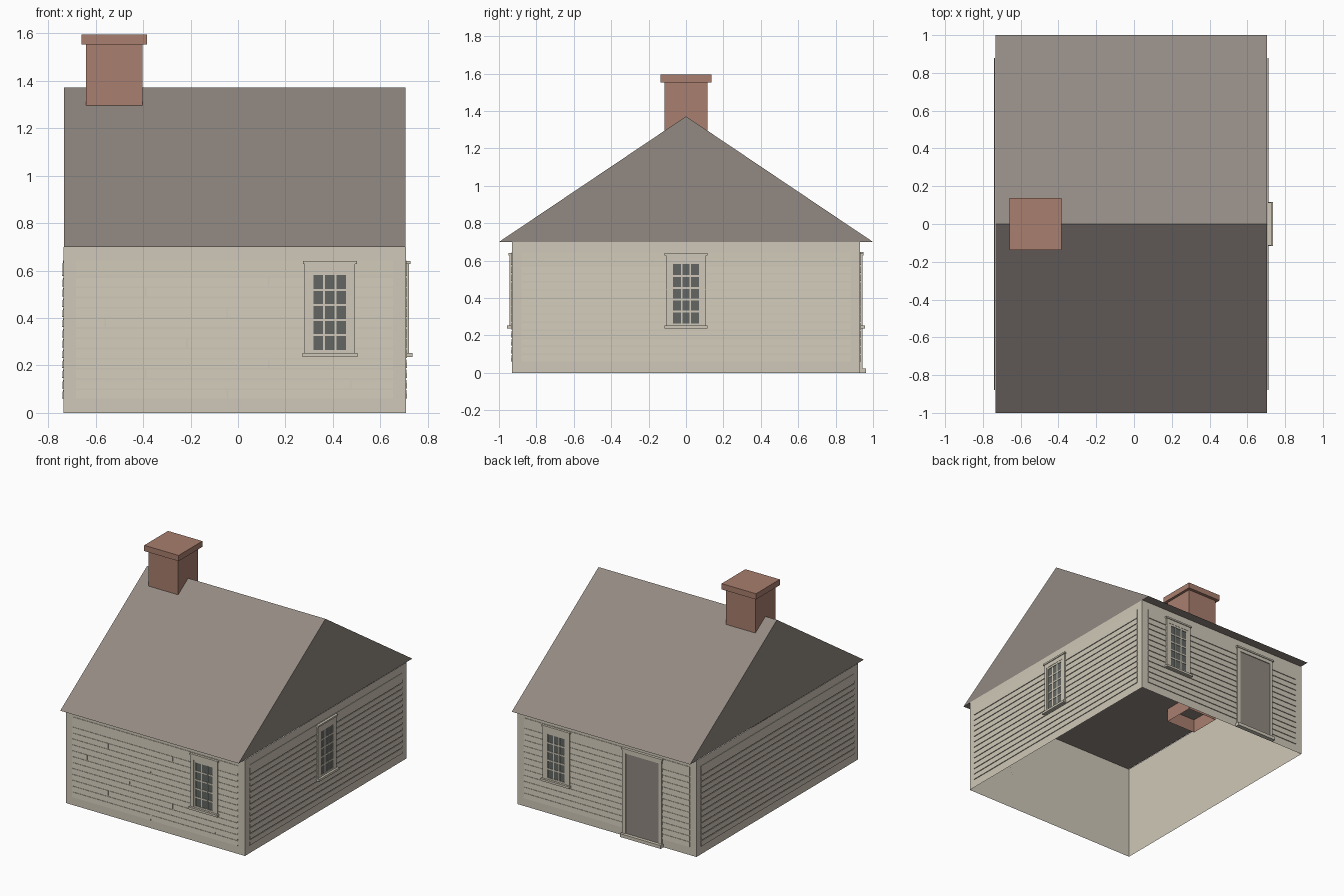
import bpy, bmesh
from mathutils import Vector

cube = bpy.data.objects.get("Cube")
if cube:
    bpy.data.objects.remove(cube, do_unlink=True)


def material(name, rgb):
    lin = [((c / 255 + 0.055) / 1.055) ** 2.4 for c in rgb] + [1.0]
    m = bpy.data.materials.new(name)
    m.use_nodes = True
    m.diffuse_color = lin
    m.node_tree.nodes["Principled BSDF"].inputs["Base Color"].default_value = lin
    return m


CREAM = material("cream paint", (207, 200, 184))
SLATE = material("grey brown shingle", (146, 137, 130))
BRICK = material("brick red", (169, 126, 110))
GLASS = material("dark glass", (98, 102, 98))

# Wall planes: two long walls along y, two along x
X0, X1, Y, EAVE = -0.735, 0.707, 0.93, 0.70
SIDES = {
    "front": lambda u, d, z: (u, -Y - d, z),
    "back": lambda u, d, z: (u, Y + d, z),
    "right": lambda u, d, z: (X1 + d, u, z),
    "left": lambda u, d, z: (X0 - d, u, z),
}


def finish(bm, name, mat, recalc=True):
    if recalc:
        bmesh.ops.recalc_face_normals(bm, faces=bm.faces)
    me = bpy.data.meshes.new(name)
    bm.to_mesh(me)
    bm.free()
    me.materials.append(mat)
    ob = bpy.data.objects.new(name, me)
    bpy.context.collection.objects.link(ob)
    return ob


def add_box(bm, lo, hi, place=lambda *p: p, slant=0.0, skip=""):
    """Box between two corners; slant pulls its top outer edge inward."""
    v = {}
    for i in (0, 1):
        for j in (0, 1):
            for k in (0, 1):
                p = [hi[a] if b else lo[a] for a, b in enumerate((i, j, k))]
                p[1] -= slant * j * k
                v[i, j, k] = bm.verts.new(Vector(place(*p)))
    for axis in range(3):
        for s in (0, 1):
            if axis == 2 and ("bottom", "top")[s] in skip:
                continue
            ring = []
            for a, b in ((0, 0), (1, 0), (1, 1), (0, 1)):
                key = [a, b]
                key.insert(axis, s)
                ring.append(v[tuple(key)])
            bm.faces.new(ring)


def boxes(name, mat, items, place=lambda *p: p, skip=""):
    bm = bmesh.new()
    for lo, hi in items:
        add_box(bm, lo, hi, place, skip=skip)
    return finish(bm, name, mat)


def ring(u0, u1, z0, z1, w, d0, d1):
    """Four rails around an opening."""
    return [((u0, d0, z0), (u0 + w, d1, z1)), ((u1 - w, d0, z0), (u1, d1, z1)),
            ((u0 + w, d0, z1 - w), (u1 - w, d1, z1)), ((u0 + w, d0, z0), (u1 - w, d1, z0 + w))]


# House shell, open underneath
boxes("walls", CREAM, [((X0, -Y, 0), (X1, Y, EAVE))], skip="bottom top")

# Roof prism with eaves
bm = bmesh.new()
ends = [[bm.verts.new((x, y, z)) for y, z in ((-1, EAVE), (1, EAVE), (0, 1.372))]
        for x in (X0 + 0.002, X1 - 0.002)]
for e in ends:
    bm.faces.new(e)
for i in range(3):
    j = (i + 1) % 3
    bm.faces.new((ends[0][i], ends[0][j], ends[1][j], ends[1][i]))
finish(bm, "roof", SLATE)

# Chimney passes through the ceiling and is open below
boxes("chimney_stack", BRICK, [((-0.64, -0.115, 0.6), (-0.402, 0.115, 1.56))], skip="bottom")
boxes("chimney_cap", BRICK, [((-0.66, -0.137, 1.553), (-0.383, 0.137, 1.595))])


# Clapboards: a wide top board above twelve narrow ones
def clapboards(side, u0, u1, joints):
    bm = bmesh.new()
    base, step, gap, rows = 0.06, 0.043, 0.007, 13
    for r in range(rows):
        z0 = base + r * step
        z1 = 0.643 if r == rows - 1 else z0 + step - gap
        cuts = [u0] + sorted(joints.get(r, [])) + [u1]
        for a, b in zip(cuts, cuts[1:]):
            a2 = a if a == u0 else a + gap / 2
            b2 = b if b == u1 else b - gap / 2
            add_box(bm, (a2, 0, z0), (b2, 0.006, z1), SIDES[side], slant=0.003)
    finish(bm, side + "_clapboards", CREAM)


front_joints = {0: [-0.045], 1: [0.475], 2: [-0.39], 3: [0.13], 5: [-0.215],
                7: [-0.56], 8: [-0.045], 10: [-0.39], 11: [0.13]}
clapboards("front", -0.682, 0.653, front_joints)
clapboards("back", -0.682, 0.653, {})
clapboards("right", -0.88, 0.88, {})
clapboards("left", -0.88, 0.88, {})


# Sash windows: casing, sash, glass, glazing bars, head and sill
def window(side, c):
    place = SIDES[side]
    z0, z1 = 0.25, 0.63
    casing = [((c - 0.107, 0, z0), (c - 0.084, 0.014, z1)),
              ((c + 0.084, 0, z0), (c + 0.107, 0.014, z1)),
              ((c - 0.084, 0, 0.596), (c + 0.084, 0.014, z1))]
    boxes(side + "_window_casing", CREAM, casing, place)
    boxes(side + "_window_sash", CREAM, ring(c - 0.084, c + 0.084, z0, 0.596, 0.015, 0, 0.012), place)
    boxes(side + "_window_glass", GLASS, [((c - 0.07, 0, 0.262), (c + 0.07, 0.008, 0.584))], place)
    bars = [((c + s * 0.024 - 0.004, 0, z0), (c + s * 0.024 + 0.004, 0.011, 0.59)) for s in (-1, 1)]
    for r in range(1, 5):
        z = 0.265 + r * 0.0632
        bars.append(((c - 0.075, 0, z - 0.005), (c + 0.075, 0.0108, z + 0.005)))
    boxes(side + "_window_bars", CREAM, bars, place)
    boxes(side + "_window_head", CREAM, [((c - 0.114, 0, 0.628), (c + 0.114, 0.02, 0.64))], place)
    boxes(side + "_window_sill", CREAM, [((c - 0.116, 0, 0.236), (c + 0.116, 0.028, 0.252))], place)


window("front", 0.387)
window("back", 0.387)
window("right", 0.0)

# Back door with casing, head and step
place, c = SIDES["back"], -0.305
boxes("door_panel", SLATE, [((c - 0.14, 0, 0.02), (c + 0.14, 0.008, 0.615))], place)
boxes("door_casing", CREAM, [((c - 0.158, 0, 0.02), (c - 0.133, 0.014, 0.635)),
                             ((c + 0.133, 0, 0.02), (c + 0.158, 0.014, 0.635)),
                             ((c - 0.133, 0, 0.608), (c + 0.133, 0.014, 0.635))], place)
boxes("door_head", CREAM, [((c - 0.165, 0, 0.633), (c + 0.165, 0.02, 0.645))], place)
boxes("door_sill", CREAM, [((c - 0.165, 0, 0), (c + 0.165, 0.032, 0.024))], place)
